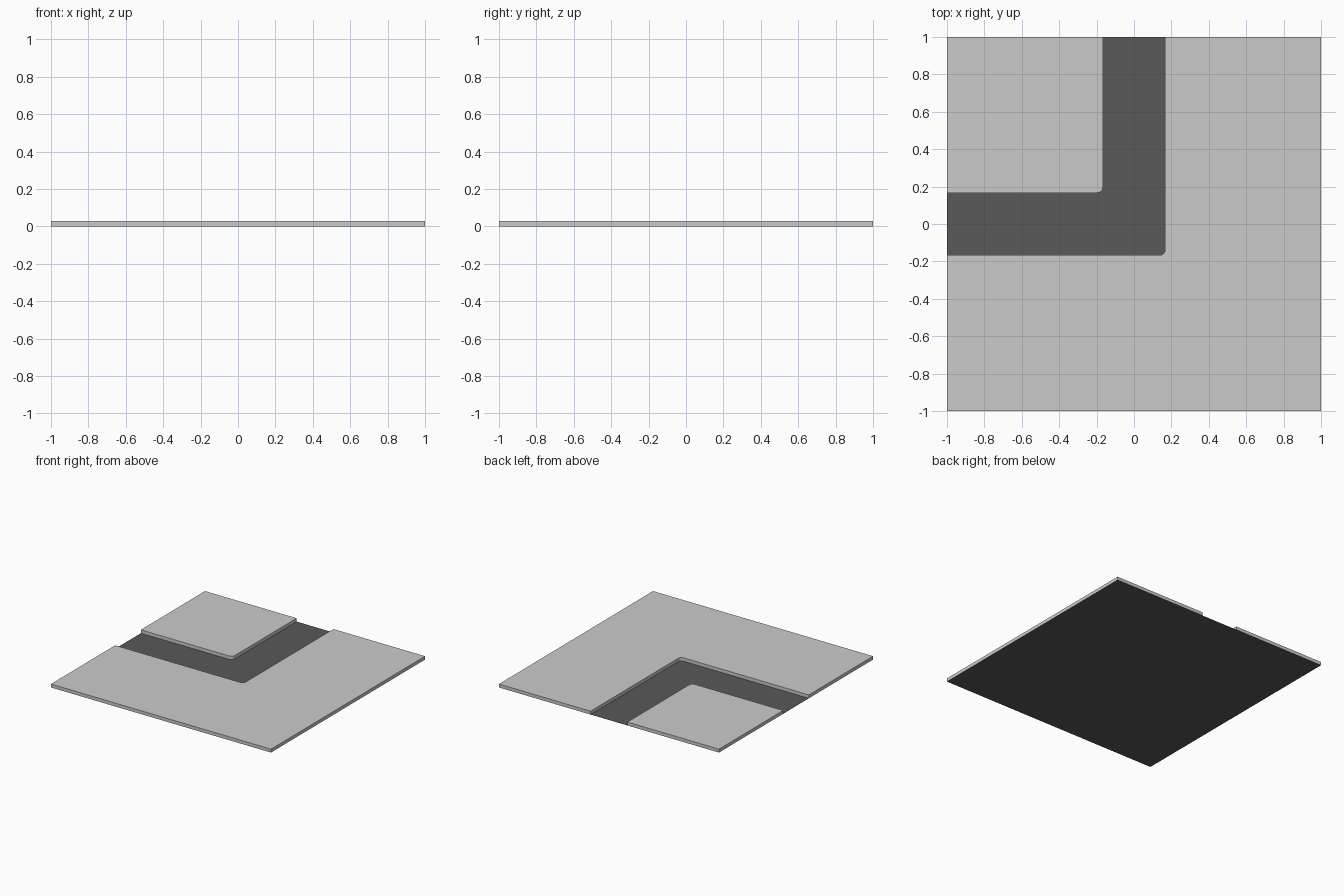
import bpy, bmesh, math

if "Cube" in bpy.data.objects:
    bpy.data.objects.remove(bpy.data.objects["Cube"])

W = 0.167      # half width of the road
R = 0.03       # kerb corner radius
H = 0.028      # pavement height


def arc(cx, cy, start, end, steps=6):
    """Points of a rounded kerb corner, angles in degrees."""
    pts = []
    for i in range(steps + 1):
        a = math.radians(start + (end - start) * i / steps)
        pts.append((cx + R * math.cos(a), cy + R * math.sin(a)))
    return pts


def slab(name, outline, height):
    """Raise an outline into an open-bottomed slab, or a flat sheet if height is 0."""
    bm = bmesh.new()
    base = bm.faces.new([bm.verts.new((x, y, 0)) for x, y in outline])
    if height:
        bmesh.ops.recalc_face_normals(bm, faces=bm.faces)
        new = bmesh.ops.extrude_face_region(bm, geom=[base])["geom"]
        verts = [v for v in new if isinstance(v, bmesh.types.BMVert)]
        bmesh.ops.translate(bm, vec=(0, 0, height), verts=verts)
        # the road sheet already closes the underside
        low = [f for f in bm.faces if all(v.co.z < 1e-6 for v in f.verts)]
        bmesh.ops.delete(bm, geom=low, context='FACES_ONLY')
        bmesh.ops.recalc_face_normals(bm, faces=bm.faces)
        top = max(bm.faces, key=lambda f: f.calc_center_median().z)
        if top.normal.z < 0:
            bmesh.ops.reverse_faces(bm, faces=bm.faces)
    mesh = bpy.data.meshes.new(name)
    bm.to_mesh(mesh)
    bm.free()
    obj = bpy.data.objects.new(name, mesh)
    bpy.context.collection.objects.link(obj)
    return obj


# Road surface: full sheet under the pavements
road = slab("road_surface", [(-1, -1), (1, -1), (1, 1), (-1, 1)], 0)
asphalt = bpy.data.materials.new("asphalt")
asphalt.diffuse_color = (0.1, 0.1, 0.1, 1)
asphalt.use_nodes = True
asphalt.node_tree.nodes["Principled BSDF"].inputs["Base Color"].default_value = asphalt.diffuse_color
road.data.materials.append(asphalt)

# Inner pavement block with a convex rounded corner
slab("inner_pavement",
     [(-1, 1), (-1, W)] + arc(-W - R, W + R, -90, 0) + [(-W, 1)], H)

# Outer pavement wrapping the bend with a concave rounded corner
slab("outer_pavement",
     [(-1, -1), (1, -1), (1, 1), (W, 1)]
     + arc(W - R, -W + R, 0, -90) + [(-1, -W)], H)
